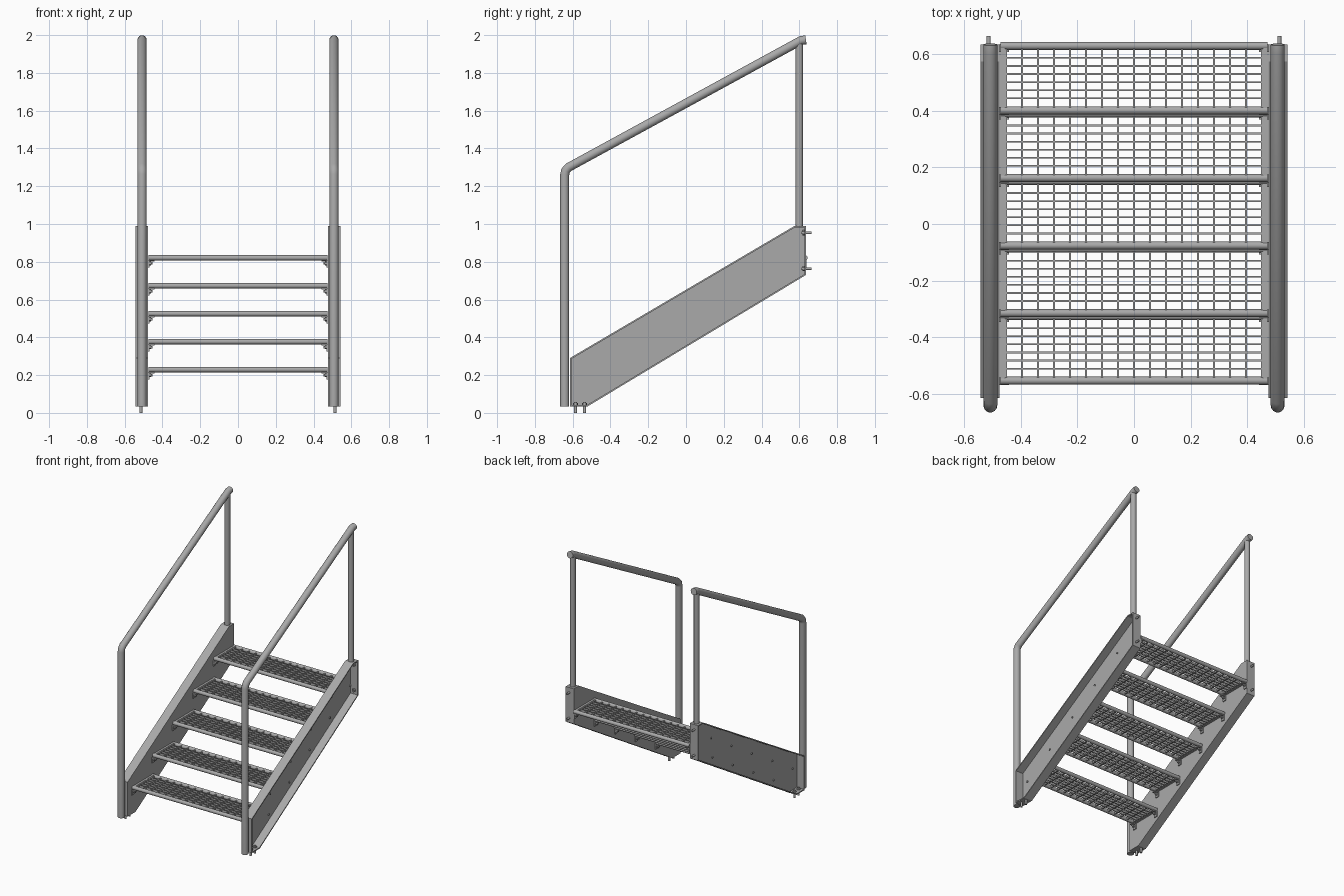
import bpy, bmesh
from mathutils import Vector, Matrix

cube = bpy.data.objects.get("Cube")
if cube:
    bpy.data.objects.remove(cube, do_unlink=True)

steel = bpy.data.materials.new("grey steel")
steel.use_nodes = True
GREY = (0.4, 0.4, 0.4, 1)
steel.diffuse_color = GREY
steel.node_tree.nodes["Principled BSDF"].inputs["Base Color"].default_value = GREY


def finish(bm, name, smooth=True):
    bmesh.ops.recalc_face_normals(bm, faces=bm.faces)
    mesh = bpy.data.meshes.new(name)
    bm.to_mesh(mesh)
    bm.free()
    mesh.materials.append(steel)
    obj = bpy.data.objects.new(name, mesh)
    bpy.context.collection.objects.link(obj)
    if smooth:
        bpy.ops.object.select_all(action="DESELECT")
        obj.select_set(True)
        bpy.context.view_layer.objects.active = obj
        bpy.ops.object.shade_smooth_by_angle()
    return obj


def box(bm, lo, hi):
    lo, hi = Vector(lo), Vector(hi)
    size = Matrix.Diagonal((*(hi - lo), 1))
    bmesh.ops.create_cube(bm, size=1, matrix=Matrix.Translation((lo + hi) / 2) @ size)


def rod(bm, a, b, radius, sides=16):
    a, b = Vector(a), Vector(b)
    turn = (b - a).to_track_quat("Z", "Y").to_matrix().to_4x4()
    bmesh.ops.create_cone(bm, cap_ends=True, segments=sides, radius1=radius, radius2=radius,
                          depth=(b - a).length, matrix=Matrix.Translation((a + b) / 2) @ turn)


def prism(bm, outline, x0, x1):
    near = [bm.verts.new((x0, y, z)) for y, z in outline]
    far = [bm.verts.new((x1, y, z)) for y, z in outline]
    bm.faces.new(near)
    bm.faces.new(far[::-1])
    for i in range(len(near)):
        j = (i + 1) % len(near)
        bm.faces.new((near[i], far[i], far[j], near[j]))


def inset(outline, t):
    # Move every edge of the outline inwards by t
    pts = [Vector(p) for p in outline]
    result = []
    for i, p in enumerate(pts):
        d0 = (p - pts[i - 1]).normalized()
        d1 = (pts[(i + 1) % len(pts)] - p).normalized()
        n0, n1 = Vector((-d0.y, d0.x)), Vector((-d1.y, d1.x))
        result.append(p + (n0 + n1) * t / (1 + n0.dot(n1)))
    return result


PROFILE = [(-0.615, 0.035), (-0.52, 0.035), (0.635, 0.73),
           (0.635, 0.99), (0.575, 0.99), (-0.615, 0.29)]
RAIL = [(-0.642, 0.035), (-0.642, 1.262), (-0.638, 1.282), (-0.622, 1.3),
        (0.608, 1.971), (0.635, 1.975)]
INNER, OUTER, WALL = 0.476, 0.543, 0.008
RAIL_X, BOLT_X = 0.508, 0.514
STEPS, RISE, RUN = 5, 0.148, 0.239
FRONT, DEPTH, TOP, BAR = -0.568, 0.256, 0.243, 0.014

for side, s in (("left", 1), ("right", -1)):
    # Channel stringer, open on the outside
    bm = bmesh.new()
    prism(bm, PROFILE, s * INNER, s * (INNER + WALL))
    inner = inset(PROFILE, WALL)
    for i in range(len(PROFILE)):
        j = (i + 1) % len(PROFILE)
        prism(bm, [PROFILE[i], PROFILE[j], inner[j], inner[i]], s * INNER, s * OUTER)
    finish(bm, side + "_stringer", False)

    # Bent front post and sloping handrail in one tube
    curve = bpy.data.curves.new(side + "_handrail", "CURVE")
    curve.dimensions = "3D"
    curve.bevel_depth = 0.0245
    curve.bevel_resolution = 5
    curve.use_fill_caps = True
    line = curve.splines.new("POLY")
    line.points.add(len(RAIL) - 1)
    for p, (y, z) in zip(line.points, RAIL):
        p.co = (s * RAIL_X, y, z, 1)
    curve.materials.append(steel)
    bpy.context.collection.objects.link(bpy.data.objects.new(side + "_handrail", curve))

    # Rear post
    bm = bmesh.new()
    rod(bm, (s * RAIL_X, 0.6, 0.985), (s * RAIL_X, 0.6, 1.96), 0.02, 24)
    finish(bm, side + "_rear_post")

    # Anchor bolts with nuts, at the foot and the rear plate
    bm = bmesh.new()
    for y in (-0.585, -0.537):
        rod(bm, (s * BOLT_X, y, 0), (s * BOLT_X, y, 0.058), 0.008)
        rod(bm, (s * BOLT_X, y, 0.043), (s * BOLT_X, y, 0.052), 0.014, 6)
    for z in (0.953, 0.764):
        rod(bm, (s * BOLT_X, 0.612, z), (s * BOLT_X, 0.665, z), 0.007)
        rod(bm, (s * BOLT_X, 0.618, z), (s * BOLT_X, 0.627, z), 0.014, 6)
    finish(bm, side + "_anchor_bolts")

for n in range(STEPS):
    y0, y1 = FRONT + n * RUN, FRONT + n * RUN + DEPTH
    top = TOP + n * RISE
    mid = top - BAR

    # Tread frame: round nosings and flat ends
    bm = bmesh.new()
    for y in (y0 + BAR, y1 - BAR):
        rod(bm, (-0.473, y, mid), (0.473, y, mid), BAR)
    for s in (1, -1):
        xs = sorted((s * 0.457, s * 0.473))
        box(bm, (xs[0], y0 + BAR, top - 0.026), (xs[1], y1 - BAR, top - 0.003))
    finish(bm, f"tread_frame_{n + 1}")

    # Open grating
    bm = bmesh.new()
    for i in range(-8, 9):
        x = i * 0.0566
        box(bm, (x - 0.004, y0 + BAR, mid - 0.009), (x + 0.004, y1 - BAR, mid + 0.009))
    for i in range(1, 7):
        y = y0 + 2 * BAR + i * (DEPTH - 4 * BAR) / 7
        box(bm, (-0.46, y - 0.003, mid - 0.008), (0.46, y + 0.003, mid + 0.008))
    finish(bm, f"tread_grating_{n + 1}", False)

    # Angle brackets bolted through the stringers
    bm = bmesh.new()
    for s in (1, -1):
        for y in (y0 + 0.012, y1 - 0.021):
            z = top - 0.043
            leg = sorted((s * 0.469, s * INNER))
            shelf = sorted((s * 0.442, s * INNER))
            box(bm, (leg[0], y - 0.014, top - 0.066), (leg[1], y + 0.014, top - 0.026))
            box(bm, (shelf[0], y - 0.014, top - 0.034), (shelf[1], y + 0.014, top - 0.027))
            rod(bm, (s * 0.452, y, z), (s * 0.49, y, z), 0.007, 12)
            rod(bm, (s * 0.46, y, z), (s * 0.469, y, z), 0.011, 6)
    finish(bm, f"tread_brackets_{n + 1}")
